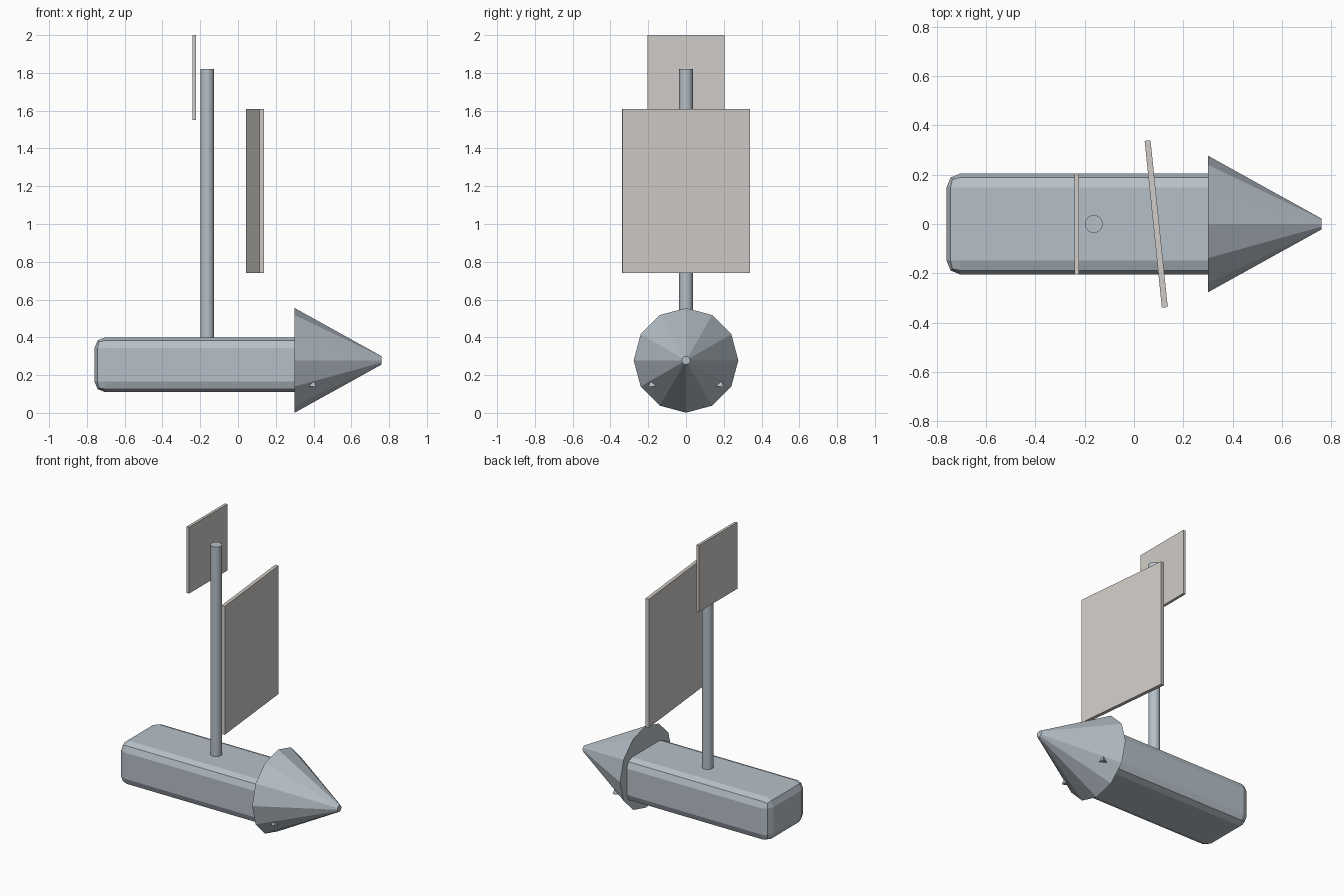
import bpy
from math import radians
from mathutils import Vector

cube = bpy.data.objects.get("Cube")
if cube:
    bpy.data.objects.remove(cube, do_unlink=True)


def material(name, rgb):
    m = bpy.data.materials.new(name)
    m.use_nodes = True
    m.diffuse_color = (*rgb, 1)
    m.node_tree.nodes["Principled BSDF"].inputs["Base Color"].default_value = (*rgb, 1)
    return m


steel = material("blue_grey_metal", (0.47, 0.53, 0.58))
canvas = material("warm_grey_canvas", (0.63, 0.60, 0.57))


def finish(name, mat):
    ob = bpy.context.object
    ob.name = ob.data.name = name
    ob.data.materials.append(mat)
    return ob


def box(name, mat, centre, size, turn=0):
    bpy.ops.mesh.primitive_cube_add(size=1, location=centre)
    ob = finish(name, mat)
    ob.scale = size
    bpy.ops.object.transform_apply(location=False, rotation=False, scale=True)
    ob.rotation_euler.z = turn
    return ob


def cone(name, mat, start, end, r1, r2, sides):
    a, b = Vector(start), Vector(end)
    aim = (b - a).to_track_quat('Z', 'Y').to_euler()
    bpy.ops.mesh.primitive_cone_add(vertices=sides, radius1=r1, radius2=r2,
                                    depth=(b - a).length, location=(a + b) / 2, rotation=aim)
    return finish(name, mat)


# Hull with bevelled edges, running into the nose
hull = box("hull", steel, (-0.2, 0, 0.255), (1.12, 0.41, 0.29))
bevel = hull.modifiers.new("edge_bevel", 'BEVEL')
bevel.width = 0.056
bevel.segments = 2

# Faceted nose cone
cone("nose_cone", steel, (0.3, 0, 0.278), (0.76, 0, 0.278), 0.277, 0.022, 12)

# Mast
cone("mast", steel, (-0.163, 0, 0.3), (-0.163, 0, 1.82), 0.036, 0.036, 32)
bpy.ops.object.shade_smooth_by_angle(angle=radians(30))

# Sails
box("main_sail", canvas, (0.09, 0, 1.175), (0.024, 0.68, 0.87), radians(5.9))
box("top_sail", canvas, (-0.232, 0, 1.775), (0.018, 0.41, 0.45))

# Small pointed eyes low on the nose
for side, name in ((1, "left_eye"), (-1, "right_eye")):
    cone(name, steel, (0.38, side * 0.155, 0.165), (0.412, side * 0.198, 0.138), 0.055, 0, 3)
